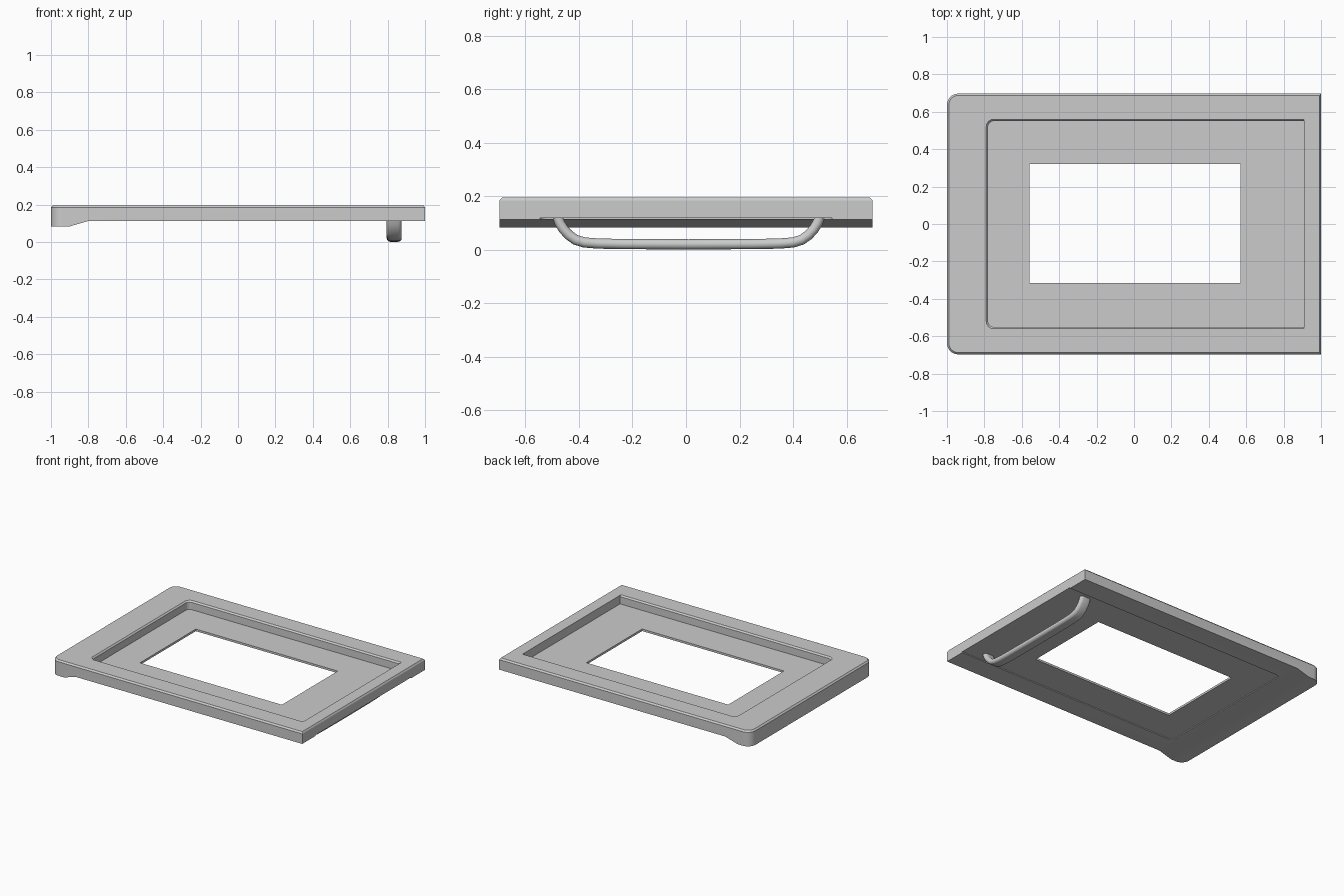
import bpy, bmesh, math
from mathutils import Vector

cube = bpy.data.objects.get("Cube")
if cube:
    bpy.data.objects.remove(cube, do_unlink=True)

grey = bpy.data.materials.new("light grey")
grey.use_nodes = True
grey.diffuse_color = (0.6, 0.6, 0.6, 1)
grey.node_tree.nodes["Principled BSDF"].inputs["Base Color"].default_value = (0.6, 0.6, 0.6, 1)


def outline(x0, x1, half_y, radius, steps=8):
    """Rectangle rounded only at its two corners on the -x side."""
    pts = [(x1, -half_y), (x1, half_y)]
    for sign in (1, -1):
        for i in range(steps + 1):
            t = i / steps if sign > 0 else 1 - i / steps
            a = t * math.pi / 2
            pts.append((x0 + radius * (1 - math.sin(a)),
                        sign * (half_y - radius * (1 - math.cos(a)))))
    return pts


def loft(name, rings):
    """Skin closed rings of equal size and cap both ends."""
    bm = bmesh.new()
    loops = [[bm.verts.new(p) for p in ring] for ring in rings]
    n = len(loops[0])
    for a, b in zip(loops, loops[1:]):
        for i in range(n):
            j = (i + 1) % n
            bm.faces.new((a[i], a[j], b[j], b[i]))
    bm.faces.new(loops[0][::-1])
    bm.faces.new(loops[-1])
    bmesh.ops.recalc_face_normals(bm, faces=bm.faces)
    mesh = bpy.data.meshes.new(name)
    bm.to_mesh(mesh)
    bm.free()
    mesh.materials.append(grey)
    obj = bpy.data.objects.new(name, mesh)
    bpy.context.collection.objects.link(obj)
    return obj


def at(points, z):
    return [(x, y, z) for x, y in points]


def activate(obj):
    bpy.ops.object.select_all(action='DESELECT')
    obj.select_set(True)
    bpy.context.view_layer.objects.active = obj


def cut(obj, cutter):
    cutter.hide_render = True
    mod = obj.modifiers.new("cut", 'BOOLEAN')
    mod.operation = 'DIFFERENCE'
    mod.solver = 'EXACT'
    mod.object = cutter
    activate(obj)
    bpy.ops.object.modifier_apply(modifier=mod.name)
    bpy.data.objects.remove(cutter, do_unlink=True)


# Door slab with chamfered top edge
TOP, UNDER, FOOT = 0.195, 0.112, 0.083
body = outline(-1, 1, 0.697, 0.06)
door = loft("door_frame", [at(body, FOOT), at(body, TOP - 0.011),
                           at(outline(-0.99, 0.993, 0.687, 0.05), TOP)])

# Thin the underside, leaving a sloped thick lip along one edge
lip = [(-0.93, FOOT - 0.0087), (-0.8, UNDER), (1.1, UNDER), (1.1, -0.1), (-0.93, -0.1)]
cut(door, loft("underside_cutter", [[(x, y, z) for x, z in lip] for y in (-1, 1)]))

# Recessed tray on top with a chamfered rim
tray = outline(-0.78, 0.91, 0.55, 0.03)
rim = outline(-0.79, 0.91, 0.56, 0.04)
cut(door, loft("tray_cutter", [at(tray, 0.133), at(tray, TOP - 0.01),
                               at(rim, TOP), at(rim, TOP + 0.05)]))

# Shallow recess below, open at the handle edge
recess = outline(-0.78, 1.1, 0.545, 0.03)
cut(door, loft("recess_cutter", [at(recess, 0), at(recess, 0.118)]))

# Window opening
window = [(-0.56, -0.315), (0.57, -0.315), (0.57, 0.32), (-0.56, 0.32)]
cut(door, loft("window_cutter", [at(window, 0), at(window, 0.3)]))

# Handle: flattened oval section swept along a bowed path
bend = [(0.49, 0.122), (0.482, 0.1), (0.468, 0.077), (0.448, 0.055),
        (0.423, 0.037), (0.39, 0.027), (0.34, 0.023), (0.25, 0.021)]
path = [Vector((-y, z)) for y, z in bend] + [Vector((0, 0.02))]
path += [Vector((y, z)) for y, z in reversed(bend)]
section = []
for side in (1, -1):
    for i in range(9):
        a = math.pi * (i / 8 - 0.5)
        section.append((side * (0.021 + 0.019 * math.cos(a)), side * 0.019 * math.sin(a)))
rings = []
for i, p in enumerate(path):
    t = (path[min(i + 1, len(path) - 1)] - path[max(i - 1, 0)]).normalized()
    rings.append([(0.835 + u, 0.01 + p.x - t.y * v, p.y + t.x * v) for u, v in section])
handle = loft("handle", rings)

for obj in (door, handle):
    activate(obj)
    bpy.ops.object.shade_smooth_by_angle(angle=math.radians(30))
